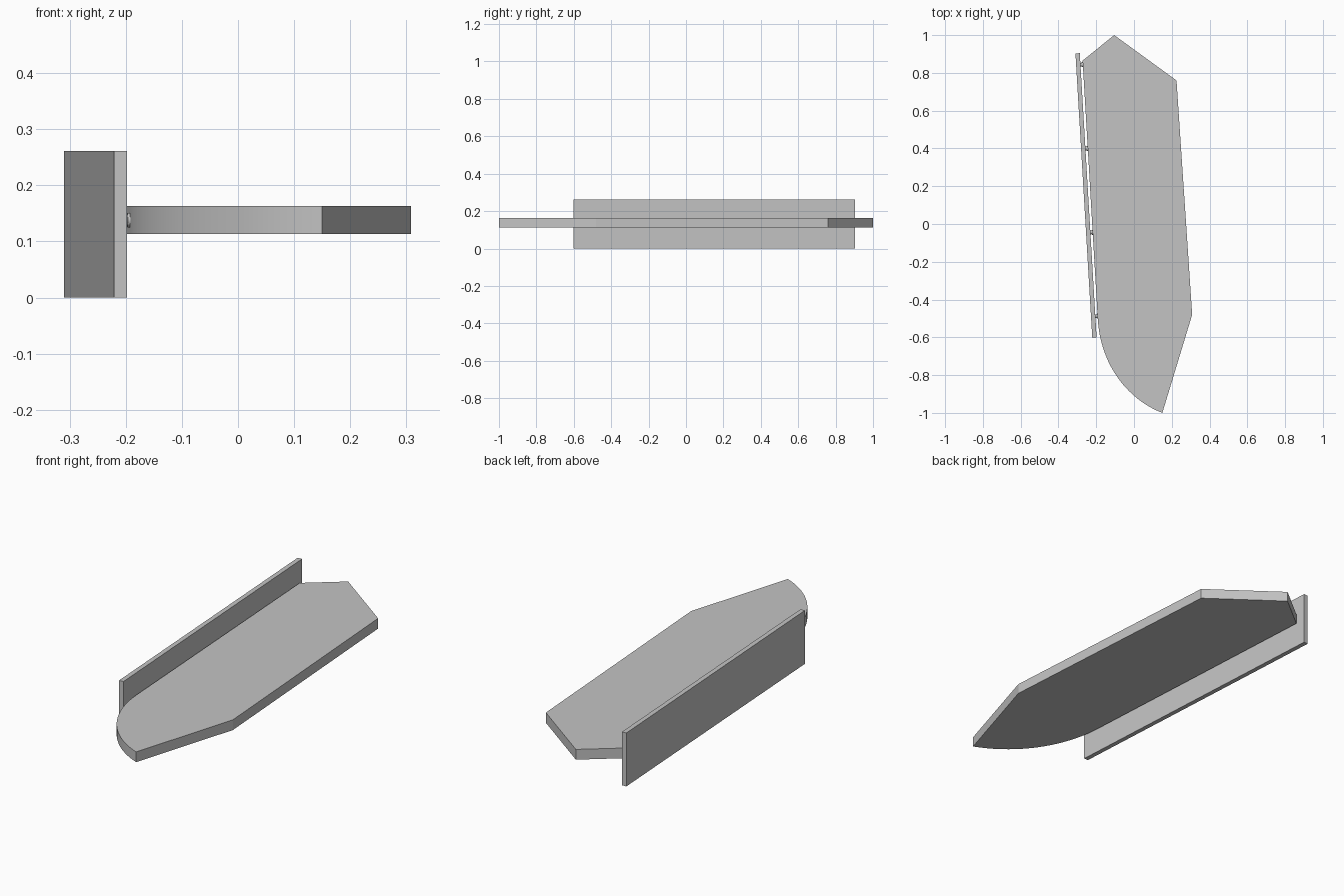
import bpy, bmesh
from math import pi
from mathutils import Vector
from mathutils.geometry import interpolate_bezier

cube = bpy.data.objects.get("Cube")
if cube:
    bpy.data.objects.remove(cube)

# One plain grey for every part
GREY = (0.55, 0.55, 0.55, 1)
grey = bpy.data.materials.new("plain grey")
grey.diffuse_color = GREY
grey.use_nodes = True
grey.node_tree.nodes["Principled BSDF"].inputs["Base Color"].default_value = GREY


def slab(name, outline, bottom, top):
    """Extrude a flat outline upwards into a solid slab."""
    bm = bmesh.new()
    face = bm.faces.new([bm.verts.new((x, y, bottom)) for x, y in outline])
    ext = bmesh.ops.extrude_face_region(bm, geom=[face])
    verts = [v for v in ext["geom"] if isinstance(v, bmesh.types.BMVert)]
    bmesh.ops.translate(bm, verts=verts, vec=(0, 0, top - bottom))
    bmesh.ops.recalc_face_normals(bm, faces=bm.faces)
    mesh = bpy.data.meshes.new(name)
    bm.to_mesh(mesh)
    bm.free()
    obj = bpy.data.objects.new(name, mesh)
    bpy.context.collection.objects.link(obj)
    finish(obj)


def finish(obj):
    obj.data.materials.append(grey)
    bpy.ops.object.select_all(action="DESELECT")
    obj.select_set(True)
    bpy.context.view_layer.objects.active = obj
    bpy.ops.object.shade_smooth_by_angle(angle=pi / 9)


# Deck: straight sides, pointed back, one rounded front corner
curve = interpolate_bezier(Vector((-0.192, -0.50)), Vector((-0.178, -0.75)),
                           Vector((-0.03, -0.93)), Vector((0.15, -1.0)), 32)
deck = [(p.x, p.y) for p in curve]
deck += [(0.308, -0.48), (0.225, 0.76), (-0.105, 1.0), (-0.272, 0.865)]
slab("deck", deck, 0.113, 0.163)

# Upright wall board alongside the deck
start, end = Vector((-0.221, -0.602)), Vector((-0.31, 0.903))
along = (end - start).normalized()
across = Vector((along.y, -along.x))
thick = across * 0.023
slab("side_wall", [start, start + thick, end + thick, end], 0, 0.261)


def rod(name, centre, radius, length):
    bpy.ops.mesh.primitive_cylinder_add(vertices=24, radius=radius, depth=length,
                                        location=(centre.x, centre.y, 0.138))
    obj = bpy.context.object
    obj.name = name
    obj.rotation_mode = "QUATERNION"
    obj.rotation_quaternion = across.to_3d().to_track_quat("Z", "Y")
    finish(obj)


# Row of pegs joining the wall to the deck
for i in range(4):
    y = -0.49 + i * 0.444
    inner = start + thick + along * ((y - start.y) / along.y)
    rod(f"peg_{i + 1}", inner + across * 0.008, 0.010, 0.022)
    rod(f"peg_collar_{i + 1}", inner + across * 0.011, 0.013, 0.007)
